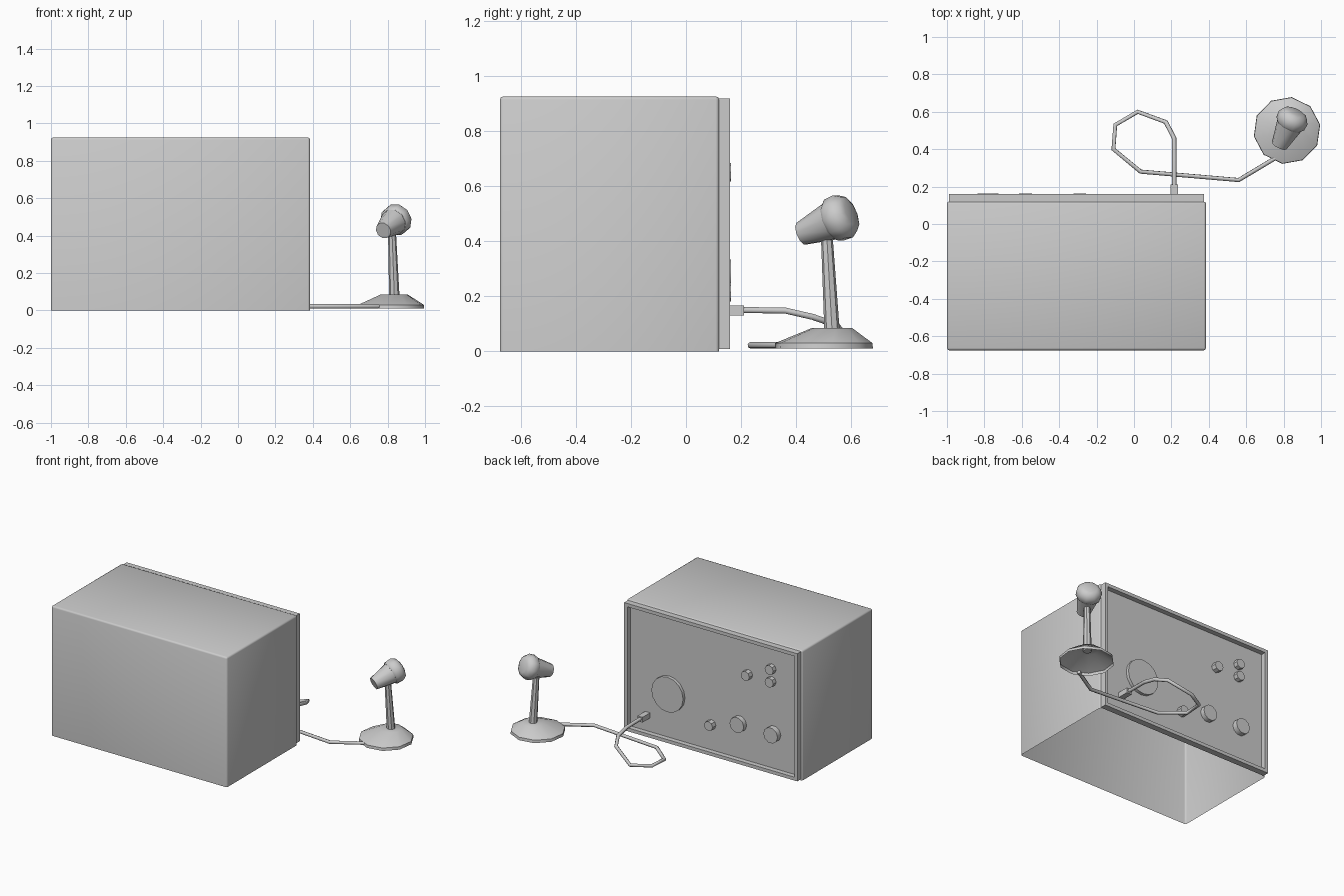
import bpy, bmesh
from math import radians, cos, sin, tau
from mathutils import Vector

if "Cube" in bpy.data.objects:
    bpy.data.objects.remove(bpy.data.objects["Cube"])


def finish(bm, name, angle=35):
    bmesh.ops.recalc_face_normals(bm, faces=bm.faces)
    mesh = bpy.data.meshes.new(name)
    bm.to_mesh(mesh)
    bm.free()
    obj = bpy.data.objects.new(name, mesh)
    bpy.context.collection.objects.link(obj)
    bpy.ops.object.select_all(action='DESELECT')
    obj.select_set(True)
    bpy.context.view_layer.objects.active = obj
    bpy.ops.object.shade_smooth_by_angle(angle=radians(angle))
    return obj


def box_mesh(lo, hi):
    bm = bmesh.new()
    bmesh.ops.create_cube(bm, size=1)
    lo, hi = Vector(lo), Vector(hi)
    for v in bm.verts:
        v.co = Vector(lo[i] + (v.co[i] + 0.5) * (hi[i] - lo[i]) for i in range(3))
    return bm


def loft(name, rings, axis, sides, start_cap=True, end_cap=True, phase=0.0):
    """Skin circles given as (centre, radius), all facing along axis."""
    rot = Vector(axis).to_track_quat('Z', 'Y')
    bm = bmesh.new()
    loops = []
    for c, r in rings:
        loops.append([bm.verts.new(Vector(c) + rot @ Vector((
            r * cos(tau * i / sides + phase), r * sin(tau * i / sides + phase), 0)))
            for i in range(sides)])
    for a, b in zip(loops, loops[1:]):
        for i in range(sides):
            j = (i + 1) % sides
            bm.faces.new((a[i], a[j], b[j], b[i]))
    if start_cap:
        bm.faces.new(loops[0])
    if end_cap:
        bm.faces.new(loops[-1])
    return finish(bm, name, 40)


def facing(bm, direction):
    d = Vector(direction)
    return [f for f in bm.faces if f.normal.dot(d) > 0.99]


# Cabinet: softened shell, open underneath and behind the panel
bm = box_mesh((-1, -0.675, 0), (0.385, 0.12, 0.925))
edges = [e for e in bm.edges if max(v.co.z for v in e.verts) > 0.1]
bmesh.ops.bevel(bm, geom=edges, offset=0.012, segments=2, profile=0.5, affect='EDGES')
bm.normal_update()
bmesh.ops.delete(bm, geom=facing(bm, (0, 0, -1)) + facing(bm, (0, 1, 0)), context='FACES')
finish(bm, "cabinet_shell", 50)

# Rear frame with recessed panel
bm = box_mesh((-0.99, 0.115, 0.008), (0.375, 0.16, 0.918))
bm.normal_update()
bmesh.ops.delete(bm, geom=facing(bm, (0, -1, 0)), context='FACES')
panel = facing(bm, (0, 1, 0))
bmesh.ops.inset_region(bm, faces=panel, thickness=0.034)
bmesh.ops.translate(bm, vec=(0, 0, 0), verts=[])
rim = bmesh.ops.extrude_face_region(bm, geom=panel)
bmesh.ops.delete(bm, geom=panel, context='FACES_ONLY')
bmesh.ops.translate(bm, vec=(0, -0.035, 0),
                    verts=[g for g in rim['geom'] if isinstance(g, bmesh.types.BMVert)])
finish(bm, "rear_panel", 30)

# Knobs, sockets and round cover on the rear panel: x, z, radius, outer y, sides
for name, x, z, r, y, n in (
        ("round_cover", 0.045, 0.345, 0.125, 0.147, 16),
        ("socket_upper", -0.765, 0.74, 0.034, 0.158, 8),
        ("socket_lower", -0.765, 0.65, 0.034, 0.158, 8),
        ("socket_inner", -0.58, 0.65, 0.034, 0.163, 8),
        ("small_knob", -0.29, 0.215, 0.034, 0.163, 8),
        ("middle_knob", -0.51, 0.28, 0.056, 0.158, 10),
        ("outer_knob", -0.78, 0.28, 0.056, 0.163, 10)):
    loft(name, [((x, 0.122, z), r), ((x, y, z), r)], (0, 1, 0), n, start_cap=False)

# Cable plug
finish(box_mesh((0.195, 0.122, 0.13), (0.235, 0.21, 0.167)), "cable_plug")

# Cable: looped path across the floor to the stand
path = [(0.215, 0.2, 0.15), (0.215, 0.36, 0.148), (0.214, 0.46, 0.125), (0.17, 0.545, 0.095),
        (0.02, 0.6, 0.022), (-0.1, 0.53, 0.022), (-0.11, 0.4, 0.022), (0.035, 0.28, 0.022),
        (0.56, 0.235, 0.022), (0.76, 0.355, 0.022)]
curve = bpy.data.curves.new("cable", 'CURVE')
curve.dimensions = '3D'
curve.bevel_depth = 0.0125
curve.bevel_resolution = 1
curve.use_fill_caps = True
spline = curve.splines.new('POLY')
spline.points.add(len(path) - 1)
for p, co in zip(spline.points, path):
    p.co = (*co, 1)
bpy.context.collection.objects.link(bpy.data.objects.new("cable", curve))

# Microphone stand: hollow base with off-centre top, then leaning stem
UP = (0, 0, 1)
loft("stand_base", [((0.818, 0.5, 0.01), 0.18), ((0.818, 0.5, 0.03), 0.178),
                    ((0.835, 0.53, 0.085), 0.073)], UP, 10, start_cap=False, phase=radians(10))
loft("stand_stem", [((0.836, 0.53, 0.07), 0.028), ((0.823, 0.51, 0.43), 0.021)], UP, 8)

# Microphone head: tapered body and wider rounded cap
tip = Vector((0.777, 0.42, 0.427))
axis = Vector((0.419, 0.838, 0.352)).normalized()
loft("microphone_body", [(tip + axis * t, r) for t, r in ((0, 0.044), (0.135, 0.073))], axis, 10)
loft("microphone_cap", [(tip + axis * t, r) for t, r in (
    (0.128, 0.073), (0.14, 0.083), (0.178, 0.085), (0.205, 0.068), (0.215, 0.045))], axis, 10)
